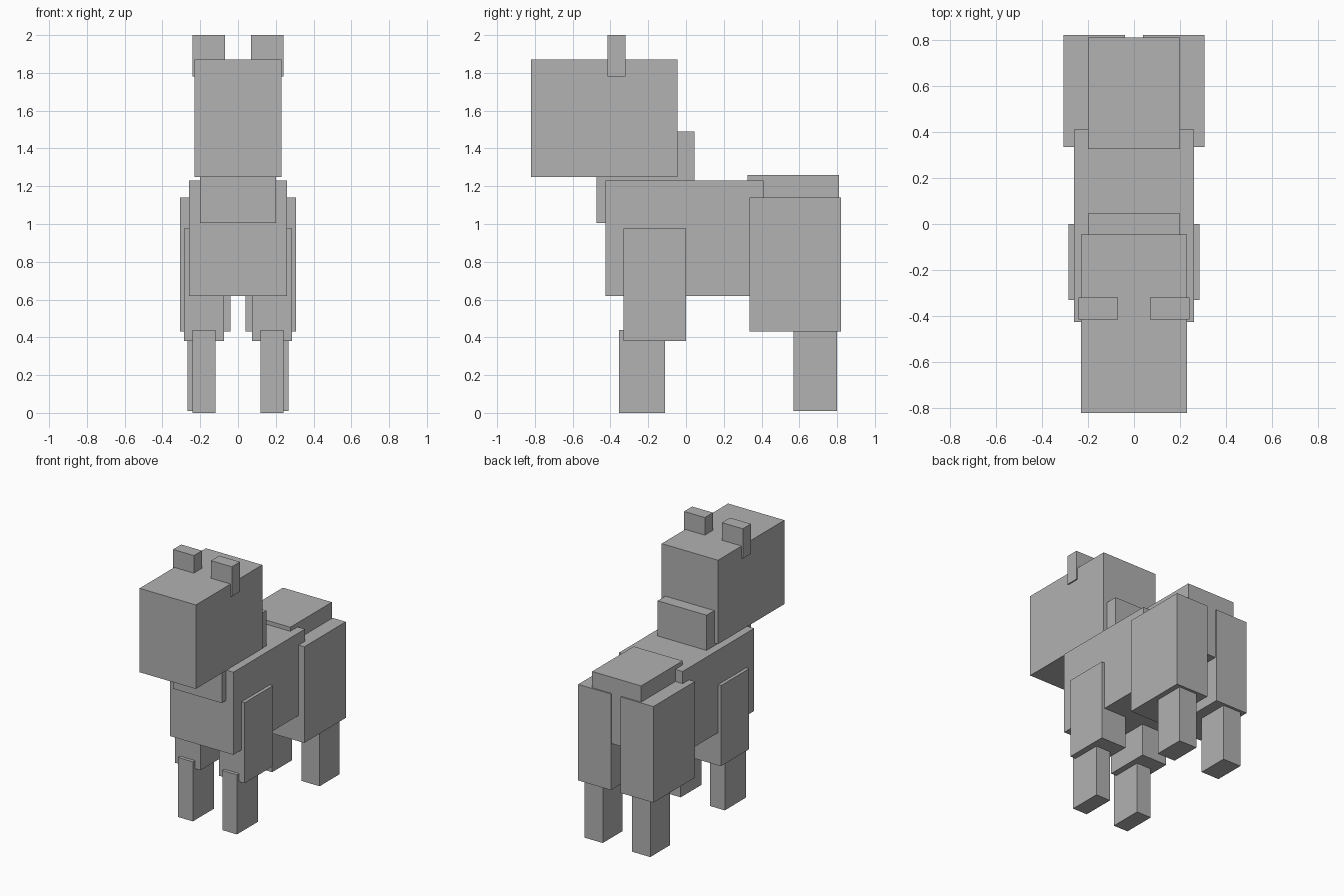
import bpy
import bmesh
from mathutils import Vector

cube = bpy.data.objects.get("Cube")
if cube:
    bpy.data.objects.remove(cube, do_unlink=True)

grey = bpy.data.materials.new("plain grey")
grey.use_nodes = True
colour = (0.445, 0.445, 0.445, 1)
grey.diffuse_color = colour
grey.node_tree.nodes["Principled BSDF"].inputs["Base Color"].default_value = colour


def box(name, x, y, z):
    """Flat-sided block spanning the given (min, max) ranges."""
    low, high = map(Vector, zip(x, y, z))
    bm = bmesh.new()
    bmesh.ops.create_cube(bm, size=1)
    bmesh.ops.scale(bm, vec=high - low, verts=bm.verts)
    mesh = bpy.data.meshes.new(name)
    bm.to_mesh(mesh)
    bm.free()
    mesh.materials.append(grey)
    obj = bpy.data.objects.new(name, mesh)
    obj.location = (low + high) / 2
    bpy.context.collection.objects.link(obj)


def centre_box(name, half_width, y, z):
    box(name, (-half_width, half_width), y, z)


def pair(name, x, y, z):
    """Matching blocks on the left (+x) and right (-x)."""
    box("left_" + name, x, y, z)
    box("right_" + name, (-x[1], -x[0]), y, z)


# Head, neck and torso
centre_box("head", 0.23, (-0.82, -0.045), (1.25, 1.87))
centre_box("neck", 0.2, (-0.475, 0.045), (1.005, 1.49))
centre_box("body", 0.26, (-0.425, 0.41), (0.62, 1.23))
centre_box("rump", 0.2, (0.325, 0.81), (0.77, 1.26))

# Ears
pair("ear", (0.07, 0.24), (-0.415, -0.32), (1.78, 2.0))

# Front legs
pair("front_upper_leg", (0.075, 0.285), (-0.33, 0), (0.38, 0.975))
pair("front_lower_leg", (0.12, 0.24), (-0.355, -0.11), (0, 0.44))

# Rear legs
pair("rear_thigh", (0.04, 0.307), (0.335, 0.82), (0.43, 1.14))
pair("rear_lower_leg", (0.12, 0.268), (0.57, 0.8), (0.01, 0.46))
